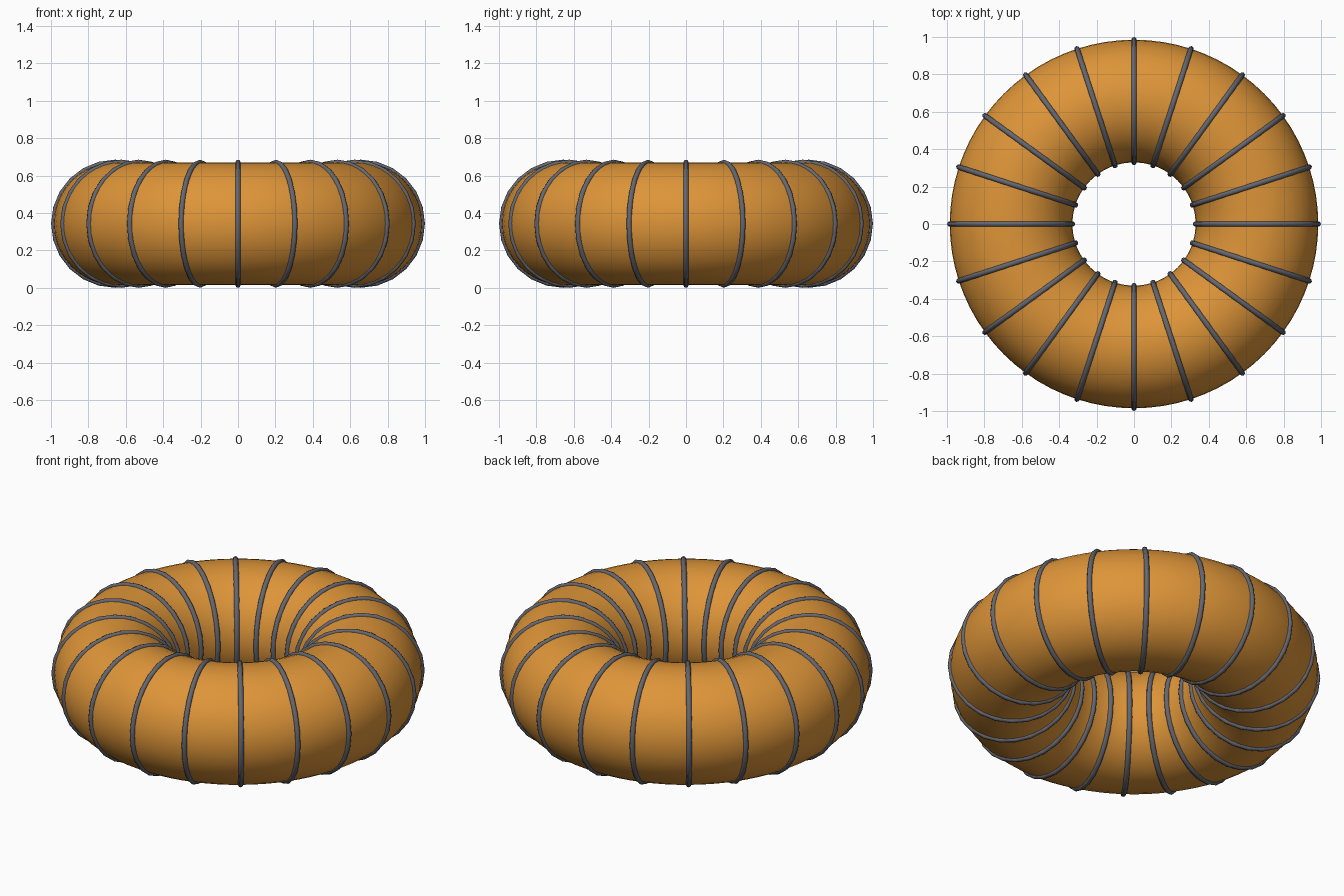
import bpy, math
from mathutils import Matrix

if "Cube" in bpy.data.objects:
    bpy.data.objects.remove(bpy.data.objects["Cube"])

R, r, wire = 0.657, 0.328, 0.0145   # ring radius, tube radius, band thickness
ZC = r + wire
COUNT = 20


def material(name, rgb):
    m = bpy.data.materials.new(name)
    m.diffuse_color = (*rgb, 1)
    m.use_nodes = True
    m.node_tree.nodes["Principled BSDF"].inputs["Base Color"].default_value = m.diffuse_color
    return m


def torus(name, major, minor, seg, sides, mat, matrix):
    bpy.ops.mesh.primitive_torus_add(major_radius=major, minor_radius=minor,
                                     major_segments=seg, minor_segments=sides)
    ob = bpy.context.object
    ob.name = name
    ob.matrix_world = matrix
    ob.data.materials.append(mat)
    ob.data.shade_smooth()
    return ob


orange = material("warm_orange", (0.73, 0.30, 0.04))
grey = material("slate_grey", (0.13, 0.135, 0.16))
centre = Matrix.Translation((0, 0, ZC))

# Main ring body
torus("ring_body", R, r, 80, 40, orange, centre)

# Thin bands wrapped around the tube, evenly spaced
for i in range(COUNT):
    place = (centre @ Matrix.Rotation(i * math.tau / COUNT, 4, 'Z')
             @ Matrix.Translation((R, 0, 0)) @ Matrix.Rotation(math.pi / 2, 4, 'X'))
    torus(f"wire_band_{i + 1:02d}", r, wire, 24, 8, grey, place)
